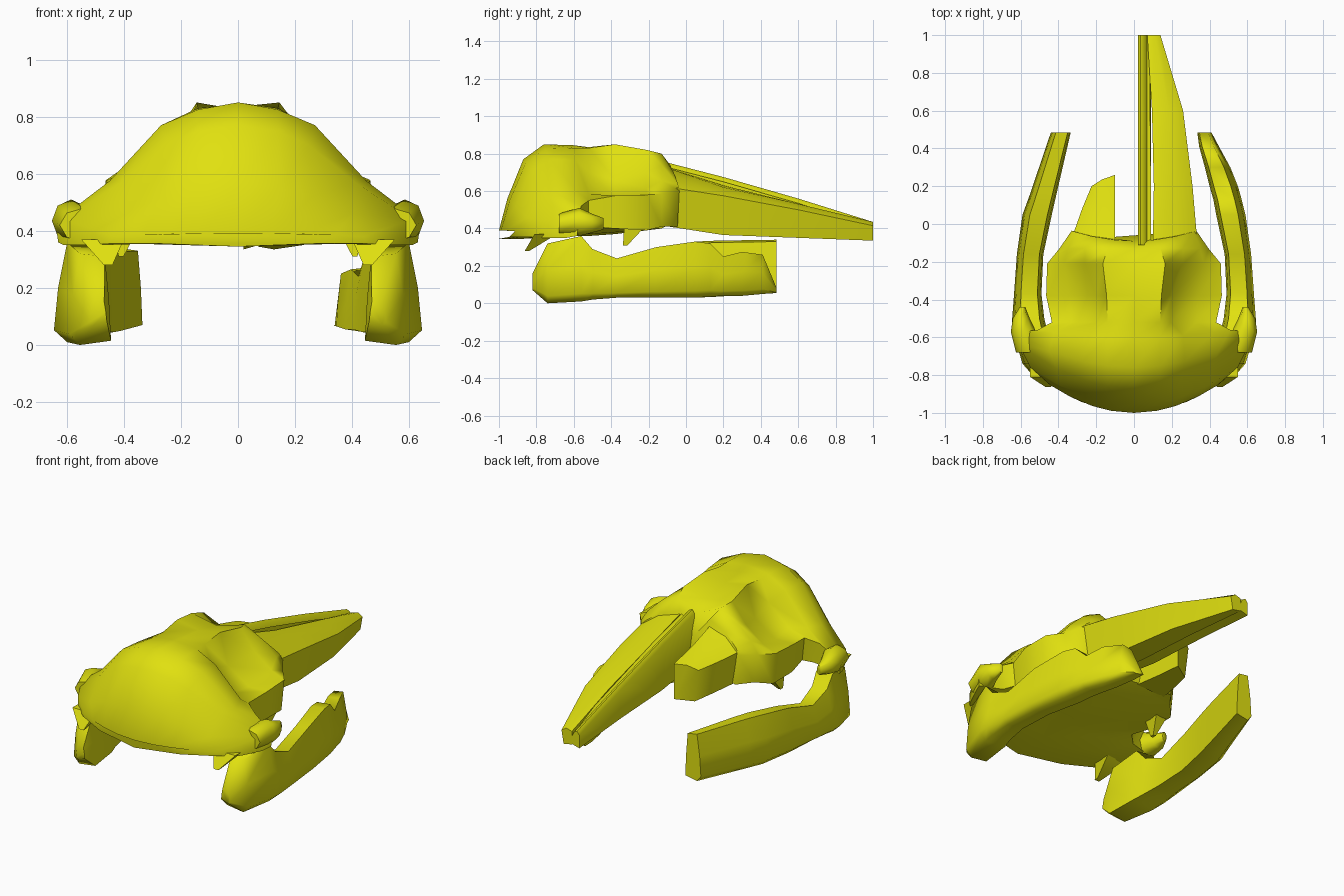
import bpy, bmesh, math

bone = bpy.data.materials.new("yellow bone")
bone.diffuse_color = (0.75, 0.75, 0.005, 1)


def loft(name, rings, angle=45):
    """Skin a row of equal-length closed rings into one smooth object."""
    bm = bmesh.new()
    vs = [[bm.verts.new(p) for p in r] for r in rings]
    n = len(rings[0])
    for a, b in zip(vs, vs[1:]):
        for i in range(n):
            j = (i + 1) % n
            bm.faces.new((a[i], a[j], b[j], b[i]))
    bm.faces.new(vs[0])
    bm.faces.new(vs[-1])
    bmesh.ops.recalc_face_normals(bm, faces=bm.faces)
    me = bpy.data.meshes.new(name)
    bm.to_mesh(me)
    bm.free()
    me.materials.append(bone)
    ob = bpy.data.objects.new(name, me)
    bpy.context.collection.objects.link(ob)
    bpy.ops.object.select_all(action='DESELECT')
    ob.select_set(True)
    bpy.context.view_layer.objects.active = ob
    bpy.ops.object.shade_smooth_by_angle(angle=math.radians(angle))
    return ob


# Cranium half sections: y, curve, bottom z, then x/z from crown to lower edge
back = [
    (-1.00, .75, .345, [(0, .39), (.12, .39), (.22, .39), (.34, .385), (.44, .38), (.45, .355)]),
    (-.955, .65, .345, [(0, .56), (.14, .55), (.26, .52), (.40, .46), (.55, .42), (.55, .35)]),
    (-.87, .62, .345, [(0, .77), (.14, .75), (.25, .70), (.41, .57), (.61, .44), (.61, .35)]),
    (-.76, .45, .350, [(0, .85), (.14, .825), (.27, .77), (.45, .575), (.64, .43), (.63, .36)]),
]
# Eye sockets and the notched front
front = [
    (-.60, .15, .360, [(0, .845), (.14, .83), (.26, .765), (.42, .59), (.51, .52), (.47, .39)]),
    (-.52, 0, .360, [(0, .835), (.14, .83), (.195, .70), (.33, .585), (.435, .55), (.42, .41)]),
    (-.38, 0, .370, [(0, .825), (.145, .85), (.20, .66), (.34, .57), (.465, .575), (.45, .40)]),
    (-.21, 0, .390, [(0, .79), (.165, .82), (.26, .70), (.37, .615), (.46, .58), (.44, .39)]),
    (-.13, 0, .400, [(0, .74), (.14, .80), (.26, .74), (.35, .655), (.395, .585), (.37, .41)]),
    (-.09, .5, .420, [(0, .62), (.10, .74), (.22, .70), (.31, .635), (.33, .60), (.30, .41)]),
]
rings = []
for y, k, zb, prof in back + front:
    half = [(x, y + k * x * x, z) for x, z in prof]
    xe = prof[-1][0] * .6
    half += [(xe, y + k * xe * xe, zb + .01), (0, y, zb)]
    rings.append(half + [(-x, yy, z) for x, yy, z in half[-2:0:-1]])
loft("cranium", rings, 55)

quad = ((-1, -1), (1, -1), (1, 1), (-1, 1))
for s, side in ((1, "right"), (-1, "left")):
    # Cheekbone knob at the back of the eye socket
    knob = [(-.68, .54, .085, .42, .06), (-.57, .585, .067, .435, .075),
            (-.50, .597, .045, .428, .05), (-.44, .59, .015, .425, .03)]
    loft(side + "_cheekbone", [[(s * (cx + rx * math.cos(a)), y, cz + rz * math.sin(a))
                               for a in [i * math.pi / 4 for i in range(8)]]
                              for y, cx, rx, cz, rz in knob], 65)
    # Small downward spurs at the skull base and under the cheek
    for label, x, y, z, tip, rx, ry in (("rear_spur", .475, -.75, .37, (.455, -.85, .28), .075, .06),
                                        ("cheek_spur", .39, -.27, .42, (.41, -.325, .31), .045, .06)):
        loft(side + "_" + label,
             [[(s * (x + rx * i), y + ry * j, z) for i, j in quad],
              [(s * (tip[0] + .2 * rx * i), tip[1] + .2 * ry * j, tip[2]) for i, j in quad]])


# Beak: right half runs full length, left half is a broken stub
def beak(name, s, rows):
    loft(name, [[(s * xi, y + d, zt), (s * (xi + .55 * (xo - xi)), y + d * .6, zt * .55 + zs * .45 + .015),
                 (s * xo, y, zs), (s * (xo - .2 * (xo - xi)), y, zb), (s * xi, y + d, zb + .01)]
                for y, xi, xo, zt, zs, zb, d in rows])


beak("right_beak", 1, [(-.09, .10, .335, .72, .62, .41, 0), (.20, .105, .31, .63, .575, .365, 0),
                       (.60, .095, .26, .53, .50, .35, 0), (1.0, .07, .14, .425, .415, .335, 0)])
beak("left_beak_stub", -1, [(-.09, .10, .335, .70, .62, .41, 0), (.08, .10, .275, .64, .59, .39, 0),
                            (.20, .10, .225, .60, .57, .375, .06)])

# Thin ridge along the inner side of the beak
loft("beak_ridge", [[(.02, y, zt - .02), (.035, y, zt), (.055, y, zt - .01), (.07, y, zt - .04),
                     (.09 - .005 * (y > .5), y, zt - .025), (.09, y, zb + .02), (.02, y, zb)]
                    for y, zt, zb in ((-.11, .755, .43), (.2, .675, .385), (.6, .56, .365), (1, .435, .335))])

# Lower jaw: shared rear sections, each side with its own front end
jaw = [(-.82, .46, .52, .07, .16), (-.74, .445, .59, .0, .32), (-.56, .46, .645, .01, .36),
       (-.50, .475, .645, .02, .29), (-.37, .49, .635, .03, .24), (-.16, .48, .62, .03, .30),
       (.05, .435, .59, .03, .33)]
ends = {"right": [(.13, .42, .57, .035, .32), (.20, .40, .55, .04, .25), (.30, .375, .51, .04, .275),
                  (.41, .345, .45, .05, .26), (.485, .335, .41, .055, .08)],
        "left": [(.16, .41, .55, .035, .335), (.485, .335, .44, .055, .34)]}
for s, side in ((1, "right"), (-1, "left")):
    rows = []
    for y, xi, xo, zb, zt in jaw + ends[side]:
        w, h = xo - xi, zt - zb
        pts = [(xi, zb + .015), (xi + .75 * w, zb), (xo, zb + .12 * h), (xo - .08 * w, zb + .55 * h),
               (xi + .75 * w, zt), (xi + .15 * w, zt - .01), (xi + .05 * w, zb + .5 * h)]
        rows.append([(s * x, y, z) for x, z in pts])
    loft(side + "_jaw", rows, 62)
